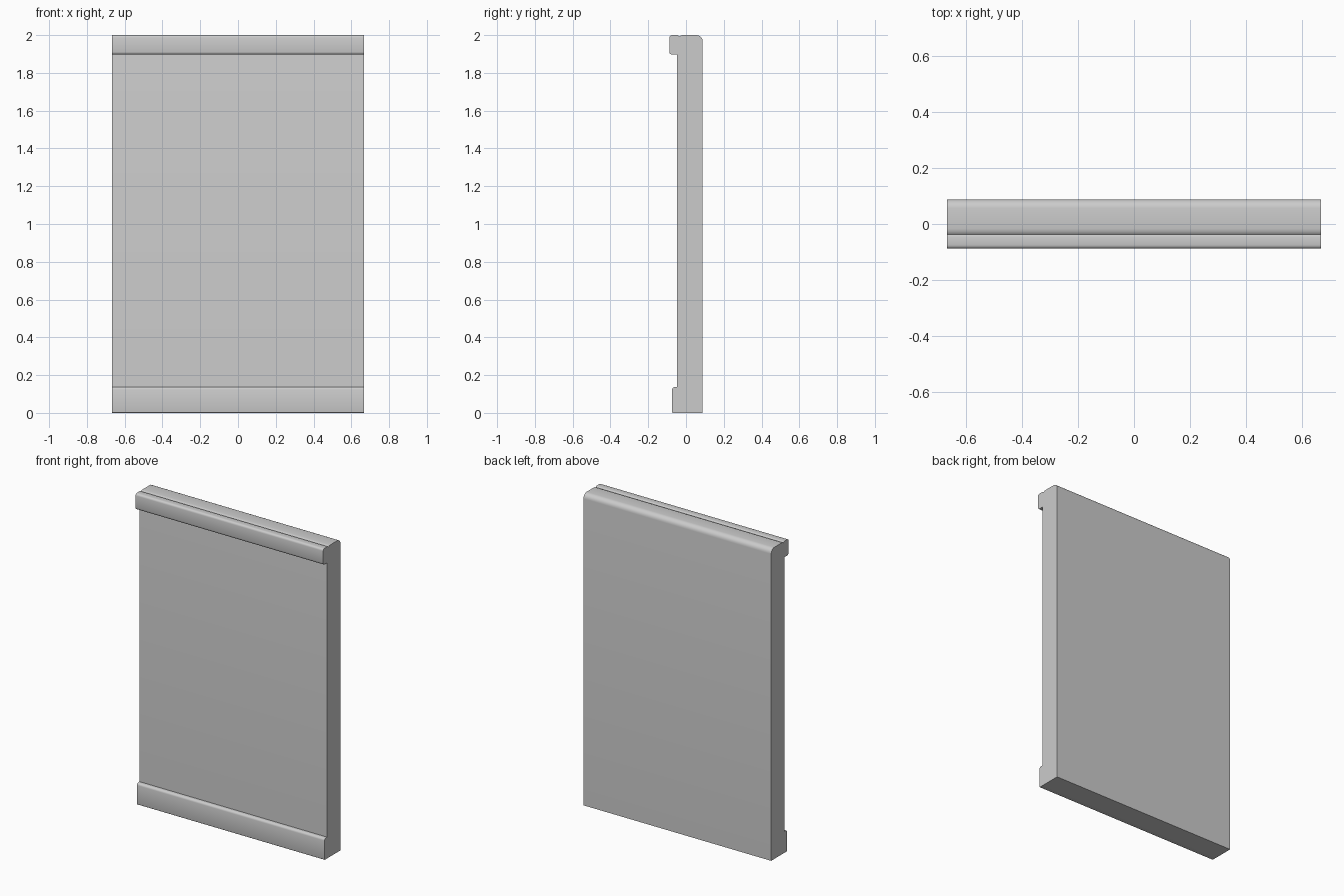
import bpy, bmesh, math

if "Cube" in bpy.data.objects:
    bpy.data.objects.remove(bpy.data.objects["Cube"])

HALF_LENGTH = 0.666


def rounded_profile(y0, y1, z0, z1, radii, steps=5):
    """Rectangle in YZ; radii order: front-bottom, back-bottom, back-top, front-top."""
    corners = [(y0, z0, 1, 1), (y1, z0, -1, 1), (y1, z1, -1, -1), (y0, z1, 1, -1)]
    points = []
    for i, ((y, z, sy, sz), r) in enumerate(zip(corners, radii)):
        if r == 0:
            points.append((y, z))
            continue
        for k in range(steps + 1):
            a = math.pi + math.pi / 2 * (i + k / steps)
            points.append((y + sy * r + r * math.cos(a), z + sz * r + r * math.sin(a)))
    return points


def extrude_along_x(name, profile):
    bm = bmesh.new()
    face = bm.faces.new([bm.verts.new((-HALF_LENGTH, y, z)) for y, z in profile])
    new = bmesh.ops.extrude_face_region(bm, geom=[face])["geom"]
    verts = [v for v in new if isinstance(v, bmesh.types.BMVert)]
    bmesh.ops.translate(bm, verts=verts, vec=(2 * HALF_LENGTH, 0, 0))
    # restore the start cap if the extrusion consumed it
    if not any(all(v.co.x < 0 for v in f.verts) for f in bm.faces):
        bm.faces.new([v for v in bm.verts if v.co.x < 0])
    bmesh.ops.recalc_face_normals(bm, faces=bm.faces)
    mesh = bpy.data.meshes.new(name)
    bm.to_mesh(mesh)
    bm.free()
    obj = bpy.data.objects.new(name, mesh)
    bpy.context.collection.objects.link(obj)
    bpy.ops.object.select_all(action='DESELECT')
    obj.select_set(True)
    bpy.context.view_layer.objects.active = obj
    bpy.ops.object.shade_smooth_by_angle(angle=math.radians(35))
    return obj


# Wall slab with rounded top edges
extrude_along_x("wall_panel", rounded_profile(-0.048, 0.088, 0, 2.0, (0, 0, 0.032, 0.032)))

# Thicker moulding along the top, bevelled on its edges
extrude_along_x("top_trim", rounded_profile(-0.088, -0.036, 1.897, 2.0,
                                            (0.014, 0.010, 0.010, 0.013), 3))

# Baseboard along the floor
extrude_along_x("baseboard", rounded_profile(-0.074, -0.036, 0, 0.137,
                                             (0.004, 0, 0.010, 0.014), 3))
